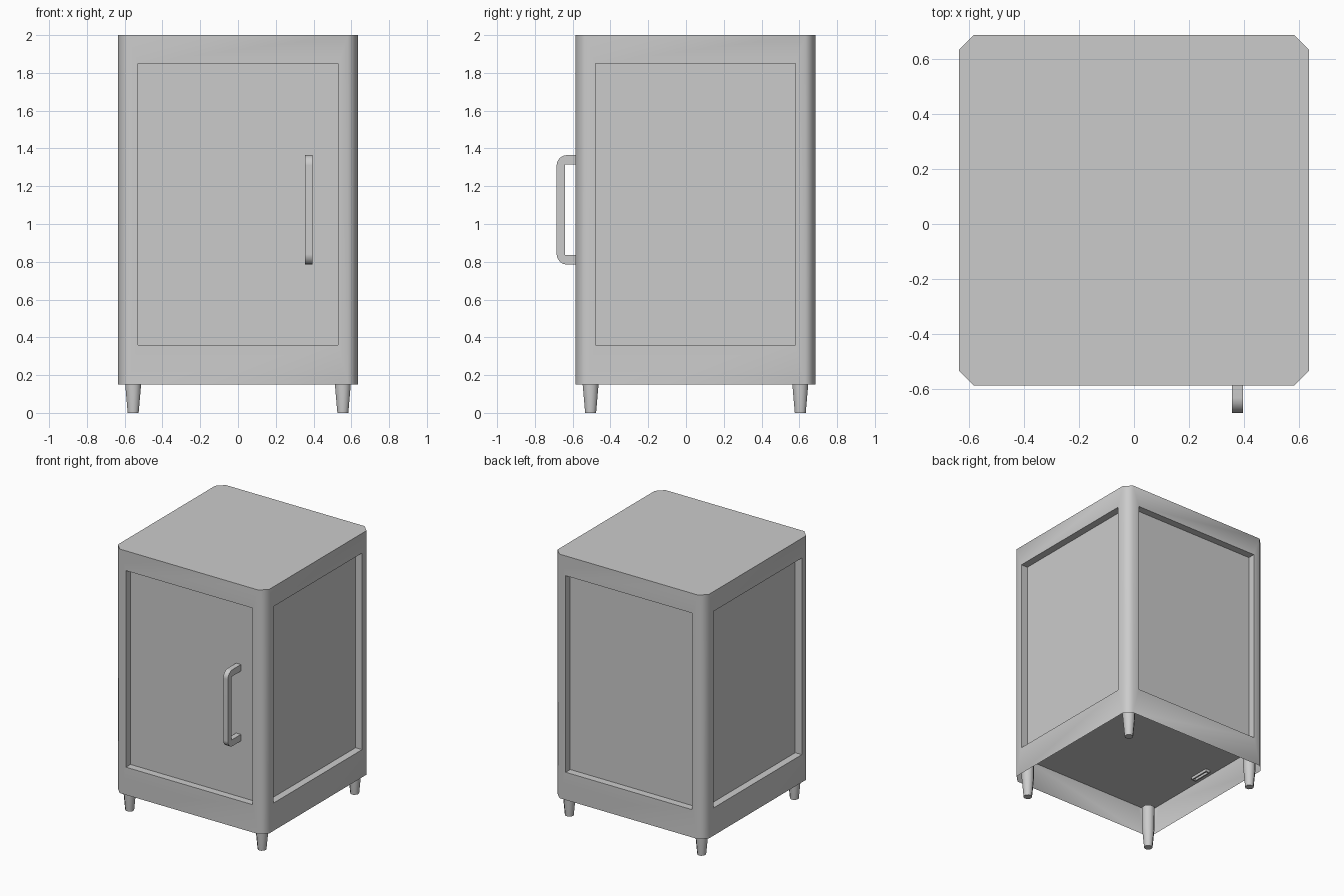
import bpy, bmesh, math
from mathutils import Matrix

if "Cube" in bpy.data.objects:
    bpy.data.objects.remove(bpy.data.objects["Cube"])

CY = 0.05                     # cabinet centre in y (handle sticks out in front)
H, C = 0.635, 0.053           # half width, corner chamfer
Z0, Z1 = 0.15, 2.0            # skirt bottom, top
PX, P0, P1, D = 0.53, 0.36, 1.85, 0.055   # panel opening and recess depth


def finish(name, bm, angle=50):
    bmesh.ops.remove_doubles(bm, verts=bm.verts, dist=1e-5)
    me = bpy.data.meshes.new(name)
    bm.to_mesh(me)
    bm.free()
    ob = bpy.data.objects.new(name, me)
    bpy.context.collection.objects.link(ob)
    bpy.ops.object.select_all(action='DESELECT')
    ob.select_set(True)
    bpy.context.view_layer.objects.active = ob
    bpy.ops.object.shade_smooth_by_angle(angle=math.radians(angle))
    wn = ob.modifiers.new("weighted_normals", 'WEIGHTED_NORMAL')
    wn.keep_sharp = True
    return ob


def octagon(half, cut):
    a = half - cut
    return [(-a, -half), (a, -half), (half, -a), (half, a),
            (a, half), (-a, half), (-half, a), (-half, -a)]


def prism(bm, points, offset):
    face = bm.faces.new([bm.verts.new(p) for p in points])
    ext = bmesh.ops.extrude_face_region(bm, geom=[face], use_keep_orig=True)
    verts = [v for v in ext['geom'] if isinstance(v, bmesh.types.BMVert)]
    bmesh.ops.translate(bm, verts=verts, vec=offset)
    bmesh.ops.recalc_face_normals(bm, faces=bm.faces)


# Cabinet shell: four framed sides with recessed panels, open underneath
bm = bmesh.new()
a = H - C
for k in range(4):
    rot = Matrix.Translation((0, CY, 0)) @ Matrix.Rotation(k * math.pi / 2, 4, 'Z')

    def ring(w, y, lo, hi):
        return [bm.verts.new(rot @ v.co) if hasattr(v, 'co') else
                bm.verts.new((rot @ Matrix.Translation(v)).to_translation())
                for v in [(-w, y, lo), (w, y, lo), (w, y, hi), (-w, y, hi)]]

    loops = [ring(a, -H, Z0, Z1), ring(PX, -H, P0, P1), ring(PX, D - H, P0, P1)]
    for r, s in zip(loops, loops[1:]):
        for i in range(4):
            j = (i + 1) % 4
            bm.faces.new((r[i], r[j], s[j], s[i]))
    bm.faces.new(loops[2])
    corner = [(a, -H, Z0), (H, -a, Z0), (H, -a, Z1), (a, -H, Z1)]
    bm.faces.new([bm.verts.new((rot @ Matrix.Translation(p)).to_translation())
                  for p in corner])
bm.faces.new([bm.verts.new((x, y + CY, Z1)) for x, y in octagon(H, C)])
finish("cabinet_shell", bm)

# Floor closing the cabinet above the skirt
bm = bmesh.new()
bm.faces.new([bm.verts.new((x, y + CY, P0)) for x, y in reversed(octagon(H, C))])
finish("cabinet_floor", bm)

# Small slotted frame under the floor, beside the left wall
bm = bmesh.new()
for x, y, sx, sy in [(-0.588, 0, 0.01, 0.16), (-0.558, 0, 0.01, 0.16),
                     (-0.573, -0.075, 0.02, 0.01), (-0.573, 0.075, 0.02, 0.01)]:
    bmesh.ops.create_cube(bm, size=1, matrix=Matrix.Translation((x, y + CY, P0 - 0.01))
                          @ Matrix.Diagonal((sx, sy, 0.02, 1)))
finish("underside_slot", bm)

# Four tapered legs, running up inside the skirt
for sx, xn in ((-1, "left"), (1, "right")):
    for sy, yn in ((-1, "front"), (1, "back")):
        bm = bmesh.new()
        rings = [[bm.verts.new((x + sx * 0.555, y + sy * 0.555 + CY, z))
                  for x, y in octagon(h, h * 0.586)]
                 for h, z in ((0.029, 0), (0.042, Z0), (0.044, 0.32))]
        for lo, hi in zip(rings, rings[1:]):
            for i in range(8):
                j = (i + 1) % 8
                bm.faces.new((lo[i], lo[j], hi[j], hi[i]))
        bm.faces.new(rings[0][::-1])
        bm.faces.new(rings[-1])
        finish(f"{yn}_{xn}_leg", bm)

# Door handle: rounded bracket profile in yz, extruded across x
R, YO, YI, YB = 0.055, -0.685, -0.64, CY - H + D
half, inner, zc = 0.29, 0.24, 1.075
arc = [(YO + R - R * math.sin(t), half - R + R * math.cos(t))
       for t in (i * math.pi / 8 for i in range(5))]
upper = [(YI, inner), (YB, inner), (YB, half)] + arc
profile = upper + [(y, -z) for y, z in reversed(upper)]
bm = bmesh.new()
prism(bm, [(0.355, y, z + zc) for y, z in profile], (0.04, 0, 0))
finish("door_handle", bm, 40)
